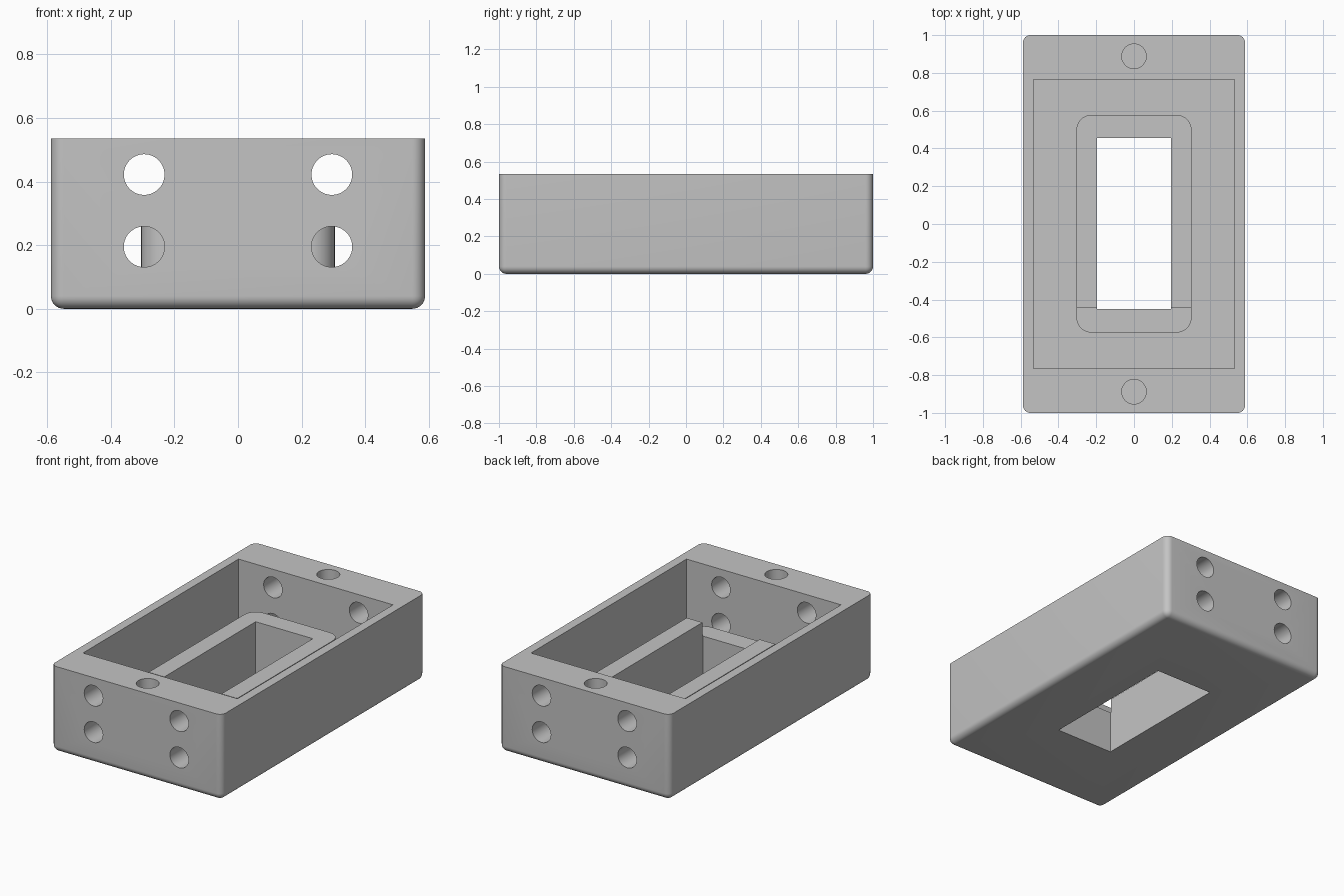
import bpy, bmesh, math
from mathutils import Matrix

if "Cube" in bpy.data.objects:
    bpy.data.objects.remove(bpy.data.objects["Cube"], do_unlink=True)

HEIGHT, FLOOR = 0.535, 0.056

grey = bpy.data.materials.new("plain grey")
grey.use_nodes = True
grey.diffuse_color = (0.55, 0.55, 0.55, 1)
grey.node_tree.nodes["Principled BSDF"].inputs["Base Color"].default_value = grey.diffuse_color


def add_object(name, bm):
    mesh = bpy.data.meshes.new(name)
    bm.to_mesh(mesh)
    bm.free()
    mesh.materials.append(grey)
    obj = bpy.data.objects.new(name, mesh)
    bpy.context.collection.objects.link(obj)
    return obj


def block(name, x, y, z, radius=0, round_bottom=False):
    """Block from (min, max) ranges, with optional rounded upright and bottom edges."""
    bm = bmesh.new()
    bmesh.ops.create_cube(bm, size=1)
    for v in bm.verts:
        v.co = [r[0] if c < 0 else r[1] for c, r in zip(v.co, (x, y, z))]
    if radius:
        edges = []
        for e in bm.edges:
            a, b = e.verts
            upright = abs(a.co.z - b.co.z) > 0.001
            bottom = round_bottom and max(a.co.z, b.co.z) < z[0] + 0.001
            if upright or bottom:
                edges.append(e)
        bmesh.ops.bevel(bm, geom=edges, offset=radius, segments=8, profile=0.5, affect='EDGES')
    return add_object(name, bm)


def rod(name, centre, radius, length, along_y=False):
    bm = bmesh.new()
    turn = Matrix.Rotation(math.pi / 2, 4, 'X') if along_y else Matrix()
    bmesh.ops.create_cone(bm, cap_ends=True, segments=48, radius1=radius, radius2=radius,
                          depth=length, matrix=Matrix.Translation(centre) @ turn)
    return add_object(name, bm)


def combine(target, tool, operation):
    """Apply a boolean and remove the tool object."""
    bpy.context.view_layer.objects.active = target
    mod = target.modifiers.new("boolean", 'BOOLEAN')
    mod.operation, mod.object, mod.solver = operation, tool, 'EXACT'
    bpy.ops.object.modifier_apply(modifier=mod.name)
    bpy.data.objects.remove(tool, do_unlink=True)


# Outer housing with rounded upright and bottom edges
housing = block("switch_box_housing", (-0.588, 0.588), (-1, 1), (0, HEIGHT), 0.04, True)

# Open cavity between the thick end walls
combine(housing, block("cavity", (-0.532, 0.532), (-0.765, 0.765), (FLOOR, 1)), 'DIFFERENCE')

# Raised collar with a lowered front section
collar = block("collar", (-0.305, 0.305), (-0.575, 0.578), (FLOOR / 2, 0.353), 0.08)
combine(collar, block("front_step", (-1, 1), (-1, -0.443), (0.265, 1)), 'DIFFERENCE')
combine(housing, collar, 'UNION')

# Rectangular opening through the collar and floor
combine(housing, block("opening", (-0.197, 0.197), (-0.45, 0.455), (-1, 1)), 'DIFFERENCE')

# Cable holes through both end walls, and blind screw holes in the rim
for end in (-1, 1):
    for side in (-1, 1):
        for z in (0.195, 0.422):
            combine(housing, rod("cable_hole", (0.295 * side, 0.9 * end, z), 0.064, 0.4, True), 'DIFFERENCE')
    combine(housing, rod("screw_hole", (0, 0.888 * end, HEIGHT), 0.065, 0.6), 'DIFFERENCE')

# Smooth rounded surfaces, keeping the edges crisp
bpy.ops.object.select_all(action='DESELECT')
housing.select_set(True)
bpy.context.view_layer.objects.active = housing
bpy.ops.object.shade_smooth_by_angle(angle=math.radians(30))
